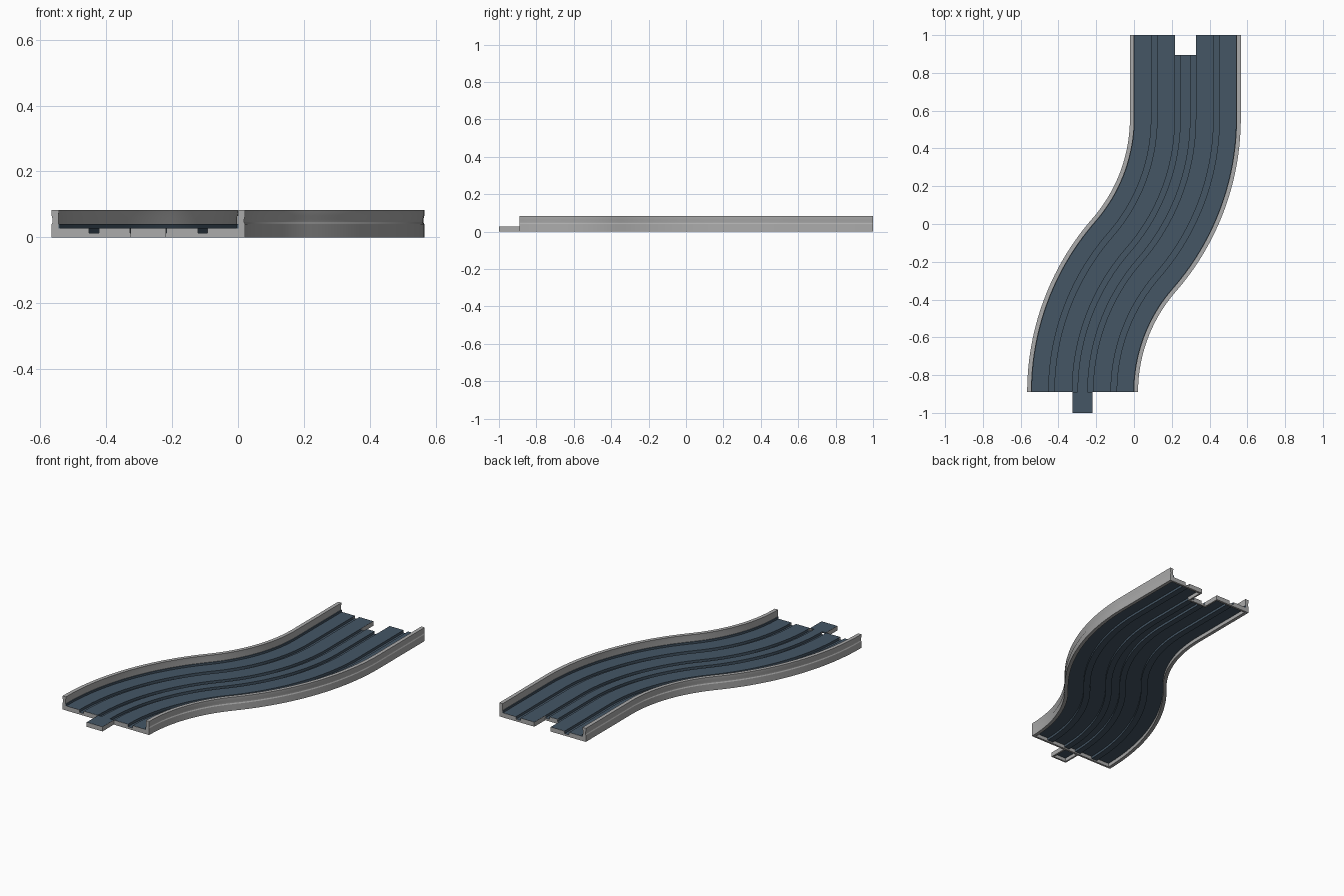
import bpy, bmesh, math

cube = bpy.data.objects.get("Cube")
if cube:
    bpy.data.objects.remove(cube, do_unlink=True)


def material(name, rgb):
    m = bpy.data.materials.new(name)
    m.use_nodes = True
    m.diffuse_color = (*rgb, 1)
    bsdf = next(n for n in m.node_tree.nodes if n.type == 'BSDF_PRINCIPLED')
    bsdf.inputs["Base Color"].default_value = (*rgb, 1)
    return m


BLUE = material("slate_blue", (0.058, 0.092, 0.13))
GREY = material("light_grey", (0.41, 0.41, 0.41))

# Main dimensions
FRONT, BACK, NOTCH = -0.89, 1.0, 0.895   # ends of the road, inner end of the notch
CX, MID = 0.272, -0.165                  # sideways shift, height of the bend's middle
TAB = 0.053                              # half width of tab and notch
DECK, FLOOR = 0.028, 0.013               # road surface and groove floor
EDGE = 0.273                             # half width of the road
GROOVES = [(-0.18, -0.15), (-0.055, -0.027), (0.027, 0.055), (0.15, 0.18)]


def s_path(end):
    """Two mirrored arcs and a straight: a list of (x, y, turn angle)."""
    rise = MID - FRONT
    ang = 2 * math.atan(CX / rise)
    r = rise / math.sin(ang)
    n = 28
    first = [(-CX + r * (1 - math.cos(ang * i / n)),
              FRONT + r * math.sin(ang * i / n), ang * i / n) for i in range(n + 1)]
    second = [(-x, 2 * MID - y, t) for x, y, t in reversed(first[:-1])]
    return first + second + [(CX, end, 0)]


def straight(x, y0, y1):
    return [(x, y0, 0), (x, y1, 0)]


def sweep(name, profile, path, mat):
    """Carry a closed (sideways, height) profile along a path and cap its ends."""
    bm = bmesh.new()
    rings = [[bm.verts.new((x + u * math.cos(t), y - u * math.sin(t), z)) for u, z in profile]
             for x, y, t in path]
    n = len(profile)
    for a, b in zip(rings, rings[1:]):
        for i in range(n):
            j = (i + 1) % n
            bm.faces.new((a[i], a[j], b[j], b[i]))
    bm.faces.new(rings[0])
    bm.faces.new(rings[-1])
    bmesh.ops.recalc_face_normals(bm, faces=bm.faces[:])
    mesh = bpy.data.meshes.new(name)
    bm.to_mesh(mesh)
    bm.free()
    mesh.materials.append(mat)
    obj = bpy.data.objects.new(name, mesh)
    bpy.context.collection.objects.link(obj)
    bpy.ops.object.select_all(action='DESELECT')
    obj.select_set(True)
    bpy.context.view_layer.objects.active = obj
    bpy.ops.object.shade_smooth_by_angle(angle=math.radians(25))
    return obj


def rect(u0, u1, z0, z1):
    return [(u0, z0), (u1, z0), (u1, z1), (u0, z1)]


def grooved_line(u0, u1, top, floor, grow=0.0):
    """Surface line from u0 to u1 dipping into every groove in between."""
    line = [(u0, top)]
    for a, b in GROOVES:
        if a - grow > u0 and b + grow < u1:
            a, b = a - grow, b + grow
            line += [(a, top), (a, floor), (b, floor), (b, top)]
    return line + [(u1, top)]


def deck_profile(u0, u1):
    under = grooved_line(u0, u1, DECK - 0.006, FLOOR - 0.005, 0.004)
    return grooved_line(u0, u1, DECK, FLOOR) + under[::-1]


def skirt_profile(u0, u1):
    return [(u0, 0)] + grooved_line(u0, u1, DECK - 0.0006, FLOOR - 0.0006) + [(u1, 0)]


# Road surface, with two prongs either side of the notch
sweep("road_deck", deck_profile(-EDGE, EDGE), s_path(NOTCH), BLUE)
for side, u0, u1 in (("right", -EDGE, -TAB - 0.003), ("left", TAB + 0.003, EDGE)):
    sweep(f"road_prong_{side}", deck_profile(u0, u1), straight(CX, NOTCH, BACK), BLUE)
    # End skirt of the prong and the skirt along the notch
    sweep(f"back_skirt_{side}", skirt_profile(u0, u1), straight(CX, BACK - 0.012, BACK + 0.0006), GREY)
    u = -TAB - 0.002 if side == "right" else TAB + 0.002
    v = u + (-0.01 if side == "right" else 0.01)
    sweep(f"notch_side_{side}", rect(min(u, v), max(u, v), 0, DECK - 0.0006),
          straight(CX, NOTCH - 0.01, BACK), GREY)

# Skirts at the front end and inside the notch
sweep("front_skirt", skirt_profile(-EDGE, EDGE), straight(-CX, FRONT - 0.0006, FRONT + 0.012), GREY)
sweep("notch_skirt", skirt_profile(-TAB - 0.004, TAB + 0.004),
      straight(CX, NOTCH - 0.01, NOTCH + 0.0006), GREY)

# Guard walls with a shallow outer channel, and the kerbs at their feet
WALL = [(0.273, 0), (0.2935, 0), (0.2935, 0.04), (0.2905, 0.046), (0.2905, 0.054),
        (0.2935, 0.066), (0.2935, 0.083), (0.271, 0.083), (0.273, 0.062)]
KERB = rect(0.268, 0.2735, DECK - 0.006, 0.04)
for side, s in (("right", -1), ("left", 1)):
    sweep(f"guard_wall_{side}", [(s * u, z) for u, z in WALL], s_path(BACK), GREY)
    sweep(f"kerb_{side}", [(s * u, z) for u, z in KERB], s_path(BACK), BLUE)

# Connecting tab: a plate with a skirt on three sides
sweep("tab_plate", rect(-TAB, TAB, 0.021, DECK), straight(-CX, -0.9994, FRONT), BLUE)
sweep("tab_front_skirt", rect(-TAB, TAB, 0, DECK - 0.0006), straight(-CX, -1.0, -0.99), GREY)
for side, s in (("right", -1), ("left", 1)):
    a, b = sorted((s * (TAB - 0.01), s * (TAB + 0.0006)))
    sweep(f"tab_skirt_{side}", rect(a, b, 0, DECK - 0.0006), straight(-CX, -1.0, FRONT), GREY)
